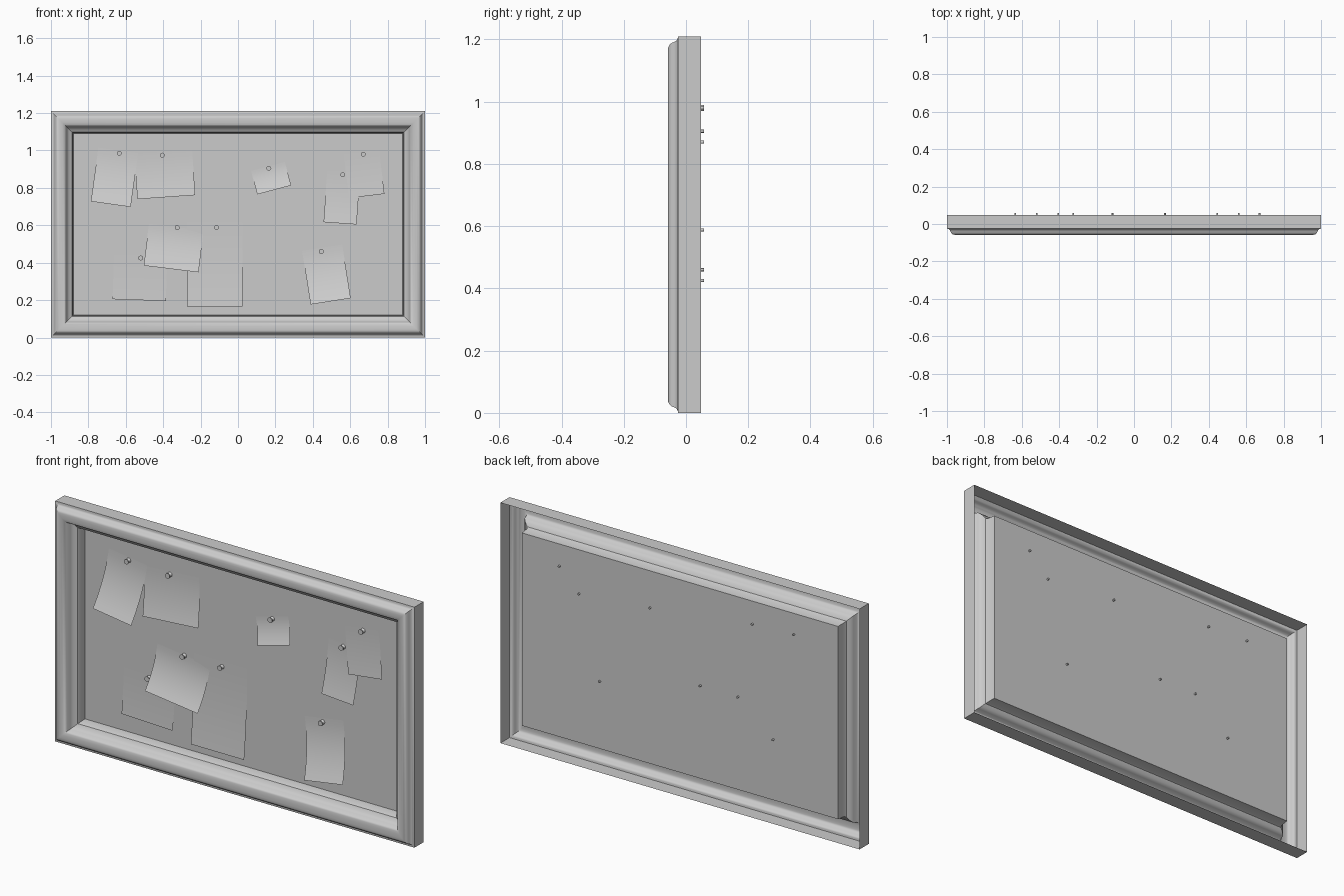
import bpy
import bmesh
from math import radians, sin, cos, tau

cube = bpy.data.objects.get("Cube")
if cube:
    bpy.data.objects.remove(cube, do_unlink=True)

grey = bpy.data.materials.new("plain_grey")
grey.use_nodes = True
colour = (0.6, 0.6, 0.6, 1)
grey.diffuse_color = colour
grey.node_tree.nodes["Principled BSDF"].inputs["Base Color"].default_value = colour

WIDTH, HEIGHT = 2.0, 1.21
BOARD_FRONT, BOARD_BACK = 0.041, 0.048


def finish(name, bm, angle=35):
    """Turn a bmesh into a smooth shaded object that keeps its sharp edges."""
    mesh = bpy.data.meshes.new(name)
    bm.to_mesh(mesh)
    bm.free()
    mesh.materials.append(grey)
    obj = bpy.data.objects.new(name, mesh)
    bpy.context.collection.objects.link(obj)
    bpy.ops.object.select_all(action="DESELECT")
    obj.select_set(True)
    bpy.context.view_layer.objects.active = obj
    bpy.ops.object.shade_smooth_by_angle(angle=radians(angle))
    return obj


def skin(bm, rows, closed):
    """Join neighbouring rows of vertices with quads."""
    for row, following in zip(rows, rows[1:]):
        count = len(row)
        for k in range(count if closed else count - 1):
            n = (k + 1) % count
            bm.faces.new((row[k], row[n], following[n], following[k]))


# Mitred moulding, hollow behind: (inset from the outer edge, depth)
moulding = [
    (0, BOARD_BACK), (0, -0.025), (0.008, -0.027), (0.014, -0.031),
    (0.018, -0.038), (0.021, -0.046), (0.027, -0.053), (0.035, -0.057),
    (0.045, -0.058), (0.06, -0.057), (0.072, -0.053), (0.08, -0.045),
    (0.084, -0.025), (0.095, -0.014), (0.112, -0.006), (0.117, 0.005),
    (0.12, BOARD_BACK),
]
bm = bmesh.new()
rows = []
for inset, y in moulding:
    x, low, high = WIDTH / 2 - inset, inset, HEIGHT - inset
    corners = [(-x, low), (x, low), (x, high), (-x, high)]
    rows.append([bm.verts.new((cx, y, cz)) for cx, cz in corners])
skin(bm, rows, closed=True)
finish("frame", bm)

# Backing board
bm = bmesh.new()
bmesh.ops.create_cube(bm, size=1)
for v in bm.verts:
    v.co.x *= WIDTH - 0.24
    v.co.y = BOARD_FRONT if v.co.y < 0 else BOARD_BACK
    v.co.z = HEIGHT / 2 + v.co.z * (HEIGHT - 0.24)
finish("board", bm)


def paper(name, x, z, width, height, tilt, curl):
    """Sheet hung from its top middle, with the lower end curling forward."""
    a = radians(tilt)
    steps = 10
    bm = bmesh.new()
    rows = []
    for i in range(steps + 1):
        t = 1 - i / steps
        row = []
        for side in (-1, 1):
            u, v = side * width / 2, -t * height
            row.append(bm.verts.new((x + u * cos(a) - v * sin(a),
                                     BOARD_FRONT - 0.001 - curl * t ** 2,
                                     z + u * sin(a) + v * cos(a))))
        rows.append(row)
    skin(bm, rows, closed=False)
    finish(name, bm)


def pin(name, x, z):
    """Turned push pin whose point comes out behind the board."""
    profile = [(0.005, 0.058), (0.005, 0.04), (0.012, 0.038), (0.008, 0.032),
               (0.008, 0.025), (0.013, 0.021), (0.013, 0.017)]
    sides = 12
    bm = bmesh.new()
    rows = [[bm.verts.new((x + r * cos(tau * k / sides), y,
                           z + r * sin(tau * k / sides)))
             for k in range(sides)] for r, y in profile]
    skin(bm, rows, closed=True)
    bm.faces.new(rows[-1])
    bm.faces.new(rows[0][::-1])
    finish(name, bm)


# Sheets: top middle x and z, width, height, tilt, curl
sheets = [
    (-0.64, 1.0, 0.215, 0.29, -8, 0.07),
    (-0.4, 0.99, 0.31, 0.24, 4, 0.03),
    (0.16, 0.915, 0.187, 0.13, 15, 0.035),
    (0.565, 0.885, 0.177, 0.275, -4, 0.03),
    (0.66, 0.99, 0.19, 0.235, 7, 0.014),
    (-0.52, 0.44, 0.285, 0.24, -2, 0.008),
    (-0.33, 0.59, 0.295, 0.225, -7, 0.06),
    (-0.125, 0.615, 0.297, 0.45, 0, 0.025),
    (0.45, 0.48, 0.217, 0.29, 9, 0.068),
]
for number, sheet in enumerate(sheets, 1):
    paper(f"paper_{number}", *sheet)

# One pin near the top of each sheet
pins = [(-0.635, 0.985), (-0.405, 0.975), (0.165, 0.905), (0.56, 0.87),
        (0.67, 0.98), (-0.52, 0.425), (-0.325, 0.588), (-0.115, 0.588),
        (0.445, 0.46)]
for number, place in enumerate(pins, 1):
    pin(f"push_pin_{number}", *place)
